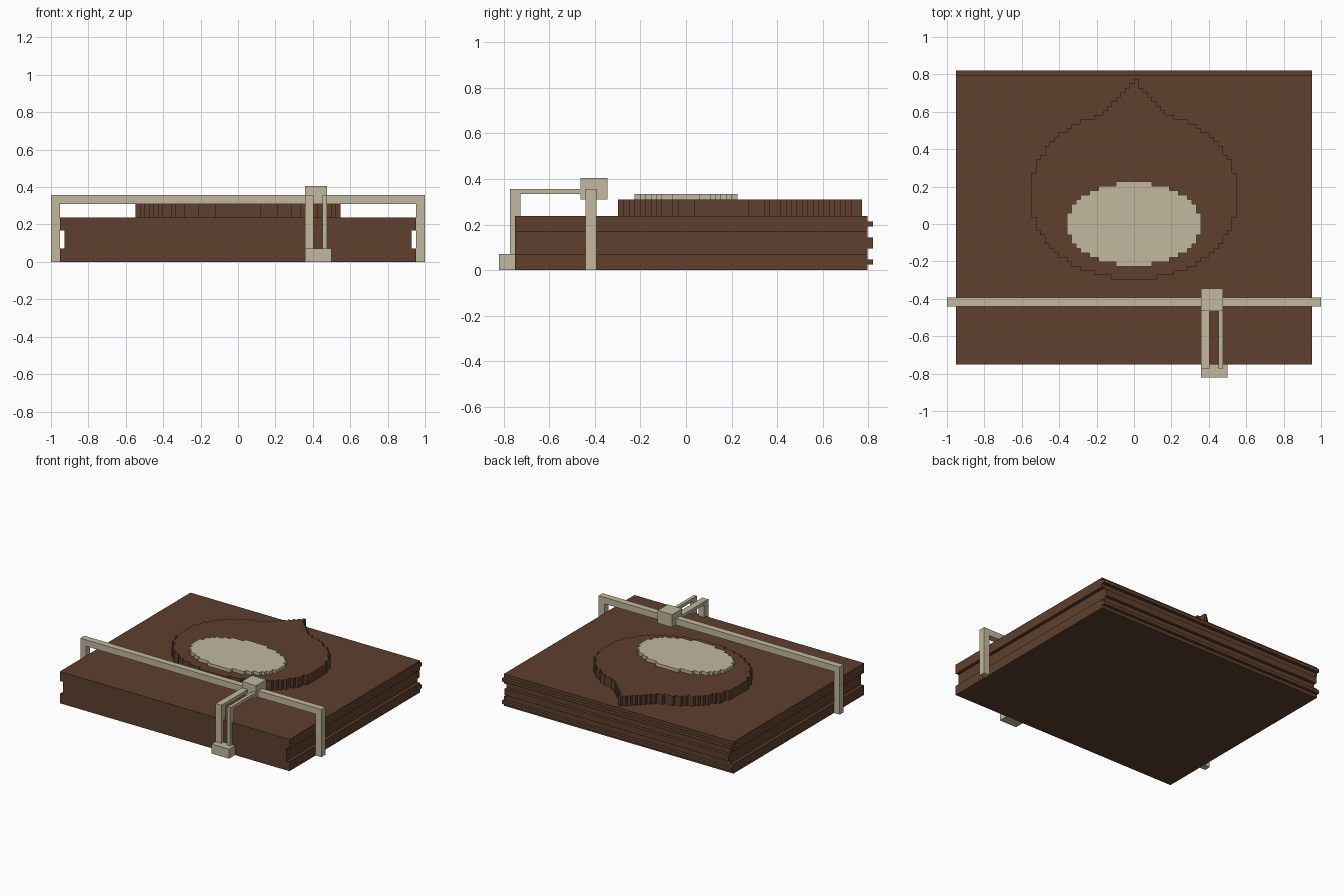
import bpy, bmesh, math

if "Cube" in bpy.data.objects:
    bpy.data.objects.remove(bpy.data.objects["Cube"])

V = 1 / 42          # one grid step of the blocky style
Y0 = -34.5          # front limit of the model in steps


def material(name, color):
    m = bpy.data.materials.new(name)
    m.diffuse_color = (*color, 1)
    m.use_nodes = True
    m.node_tree.nodes["Principled BSDF"].inputs["Base Color"].default_value = m.diffuse_color
    return m


leather = material("brown leather", (0.112, 0.051, 0.026))
bone = material("pale beige", (0.539, 0.479, 0.342))


def extrude(name, pts, axis, a, b, mat):
    """Extrude a 2D outline (in steps) along an axis from a to b."""
    place = {"x": lambda p, t: (t, p[0] + Y0, p[1]),
             "y": lambda p, t: (p[0], t + Y0, p[1]),
             "z": lambda p, t: (p[0], p[1] + Y0, t)}[axis]
    bm = bmesh.new()
    lo = [bm.verts.new([c * V for c in place(p, a)]) for p in pts]
    hi = [bm.verts.new([c * V for c in place(p, b)]) for p in pts]
    bm.faces.new(lo)
    bm.faces.new(hi)
    for i in range(len(pts)):
        k = (i + 1) % len(pts)
        bm.faces.new((lo[i], lo[k], hi[k], hi[i]))
    bmesh.ops.recalc_face_normals(bm, faces=bm.faces)
    me = bpy.data.meshes.new(name)
    bm.to_mesh(me)
    bm.free()
    me.materials.append(mat)
    ob = bpy.data.objects.new(name, me)
    bpy.context.collection.objects.link(ob)
    return ob


def box(name, x, y, z, mat):
    pts = [(x[0], y[0]), (x[1], y[0]), (x[1], y[1]), (x[0], y[1])]
    return extrude(name, pts, "z", z[0], z[1], mat)


def stepped(name, rows, z, mat):
    """Raised plate with a stair-stepped outline; rows = [(y, left, right)]."""
    right, left = [], []
    for y, l, r in rows:
        for pts, x in ((right, r), (left, l)):
            if len(pts) > 1 and pts[-1][0] == x:
                pts[-1] = (x, y + 1)          # merge equal-width rows
            else:
                pts += [(x, y), (x, y + 1)]
    extrude(name, right + left[::-1], "z", z[0], z[1], mat)


def half_width(dy, a, b):
    """Whole cells inside an ellipse at offset dy."""
    q = 1 - (dy / b) ** 2
    return math.floor(a * math.sqrt(q) + 0.5) if q > 0 else 0


# Book body with a groove along both sides
side = [(40, 0), (40, 3), (39, 3), (39, 7), (40, 7), (40, 10)]
extrude("book_body", side + [(-x, z) for x, z in reversed(side)], "y", 3, 68, leather)

# Spine ridges at the back
for i, (z0, z1, w) in enumerate([(1, 2, 40), (4, 6, 39), (8, 9, 40)]):
    box(f"spine_ridge_{i + 1}", (-w, w), (68, 69), (z0, z1), leather)

# Raised drop: ellipse joined with a pointed top
rows = []
for j in range(22, 66):
    w = half_width(j + 0.5 - 41, 23.49, 19)
    if j >= 56:
        w = max(w, min(66 - j, 7))
    rows.append((j, -w, w))
rows.append((66, 0, 1))
stepped("raised_drop", rows, (10, 13), leather)

# Pale oval on the drop
rows = []
for j in range(25, 44):
    w = half_width(j + 0.5 - 34.5, 15, 9.4)
    rows.append((j, -w, w))
stepped("oval_inlay", rows, (13, 14), bone)

# Strap arching over the book
extrude("strap", [(-42, 0), (-40, 0), (-40, 13), (40, 13), (40, 0), (42, 0),
                  (42, 15), (-42, 15)], "y", 16, 18, bone)

# Knot on the strap, two hanging cords and the weight at their ends
box("strap_knot", (15, 20), (15, 20), (13, 17), bone)
for name, x0, x1 in (("wide_cord", 15, 17), ("thin_cord", 19, 20)):
    extrude(name, [(2, 3), (4, 3), (4, 14), (15, 14), (15, 15), (2, 15)],
            "x", x0, x1, bone)
box("cord_weight", (15, 21), (0, 3), (0, 3), bone)
